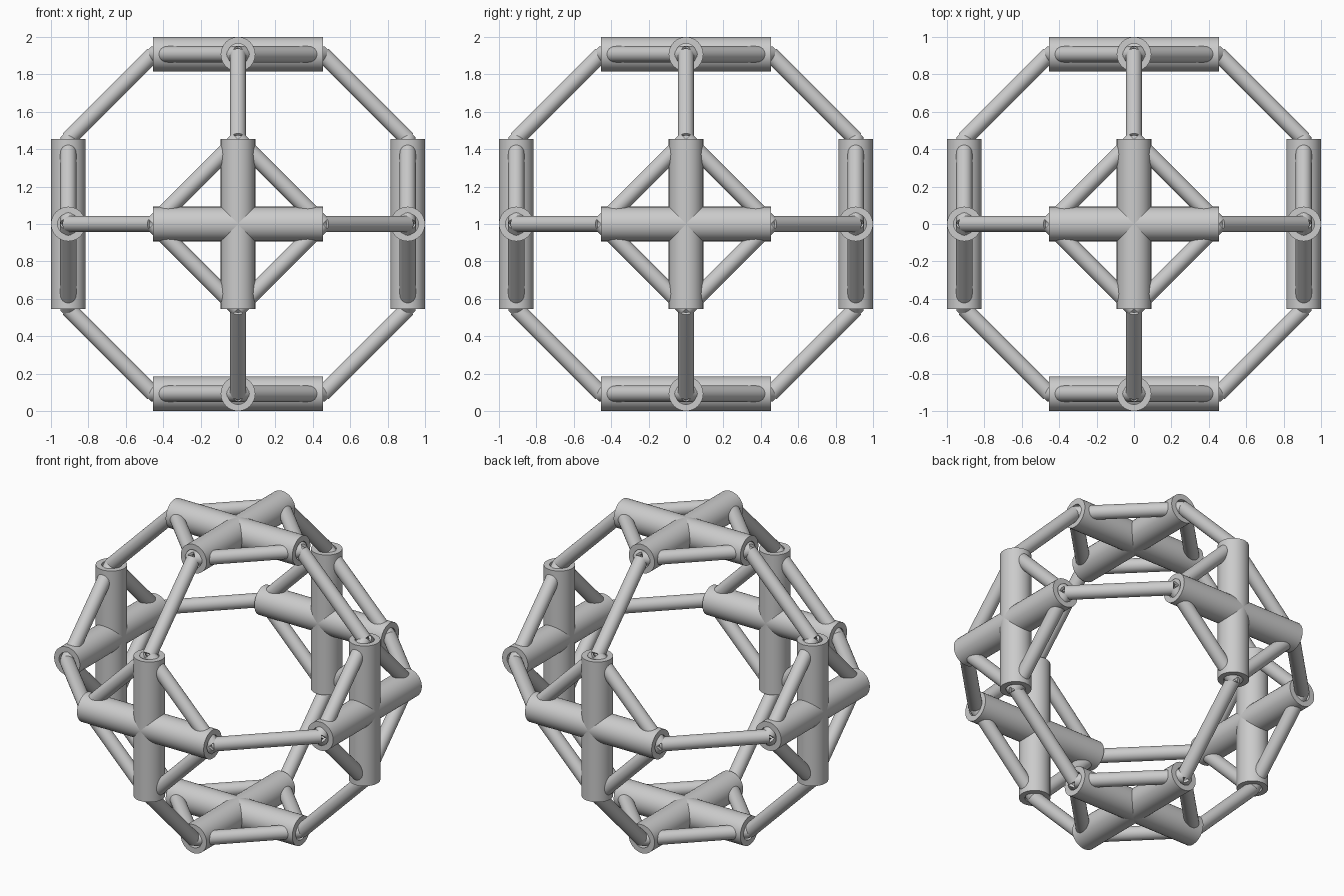
import bpy, bmesh, math
from mathutils import Vector
from itertools import combinations

# Remove the default cube only
cube = bpy.data.objects.get("Cube")
if cube:
    bpy.data.objects.remove(cube, do_unlink=True)

TUBE_R, TUBE_BORE = 0.0925, 0.057
STRUT_R, STRUT_BORE = 0.043, 0.027
FAR = 1 - TUBE_R          # distance of each cross from the centre
NEAR = FAR / 2            # half length of a cross tube
CENTRE = Vector((0, 0, 1))
SIDES = 32

grey = bpy.data.materials.new("light grey")
grey.use_nodes = True
grey.diffuse_color = (0.6, 0.6, 0.6, 1)
grey.node_tree.nodes["Principled BSDF"].inputs["Base Color"].default_value = (0.6, 0.6, 0.6, 1)


def pipe(name, start, end, outer, bore):
    """Open hollow pipe with flat rims between two points."""
    axis = end - start
    turn = axis.to_track_quat('Z', 'Y')
    profile = [(outer, start), (outer, end), (bore, end), (bore, start)]
    bm = bmesh.new()
    rings = []
    for radius, centre in profile:
        ring = []
        for i in range(SIDES):
            a = math.tau * i / SIDES
            offset = Vector((math.cos(a), math.sin(a), 0)) * radius
            ring.append(bm.verts.new(CENTRE + centre + turn @ offset))
        rings.append(ring)
    for k in range(4):
        lower, upper = rings[k], rings[(k + 1) % 4]
        for i in range(SIDES):
            j = (i + 1) % SIDES
            face = bm.faces.new((lower[i], lower[j], upper[j], upper[i]))
            face.smooth = k % 2 == 0
    bmesh.ops.recalc_face_normals(bm, faces=bm.faces)
    # Keep the rims crisp
    for edge in bm.edges:
        edge.smooth = all(f.smooth for f in edge.link_faces)
    mesh = bpy.data.meshes.new(name)
    bm.to_mesh(mesh)
    bm.free()
    mesh.materials.append(grey)
    bpy.context.collection.objects.link(bpy.data.objects.new(name, mesh))


# Thick tubes: a cross on each of the six sides
nodes = []
for axis in range(3):
    for sign in (-1, 1):
        for along in range(3):
            if along == axis:
                continue
            a, b = Vector(), Vector()
            a[axis] = b[axis] = sign * FAR
            a[along], b[along] = -NEAR, NEAR
            pipe("cross_tube", a, b, TUBE_R, TUBE_BORE)
            nodes += [a, b]

# Thin struts: join every pair of neighbouring tube ends
for a, b in combinations(nodes, 2):
    if abs((a - b).length - NEAR * math.sqrt(2)) < 0.001:
        same_side = any(abs(a[i]) > NEAR * 1.5 and abs(a[i] - b[i]) < 0.001 for i in range(3))
        pipe("cross_brace" if same_side else "linking_strut", a, b, STRUT_R, STRUT_BORE)
